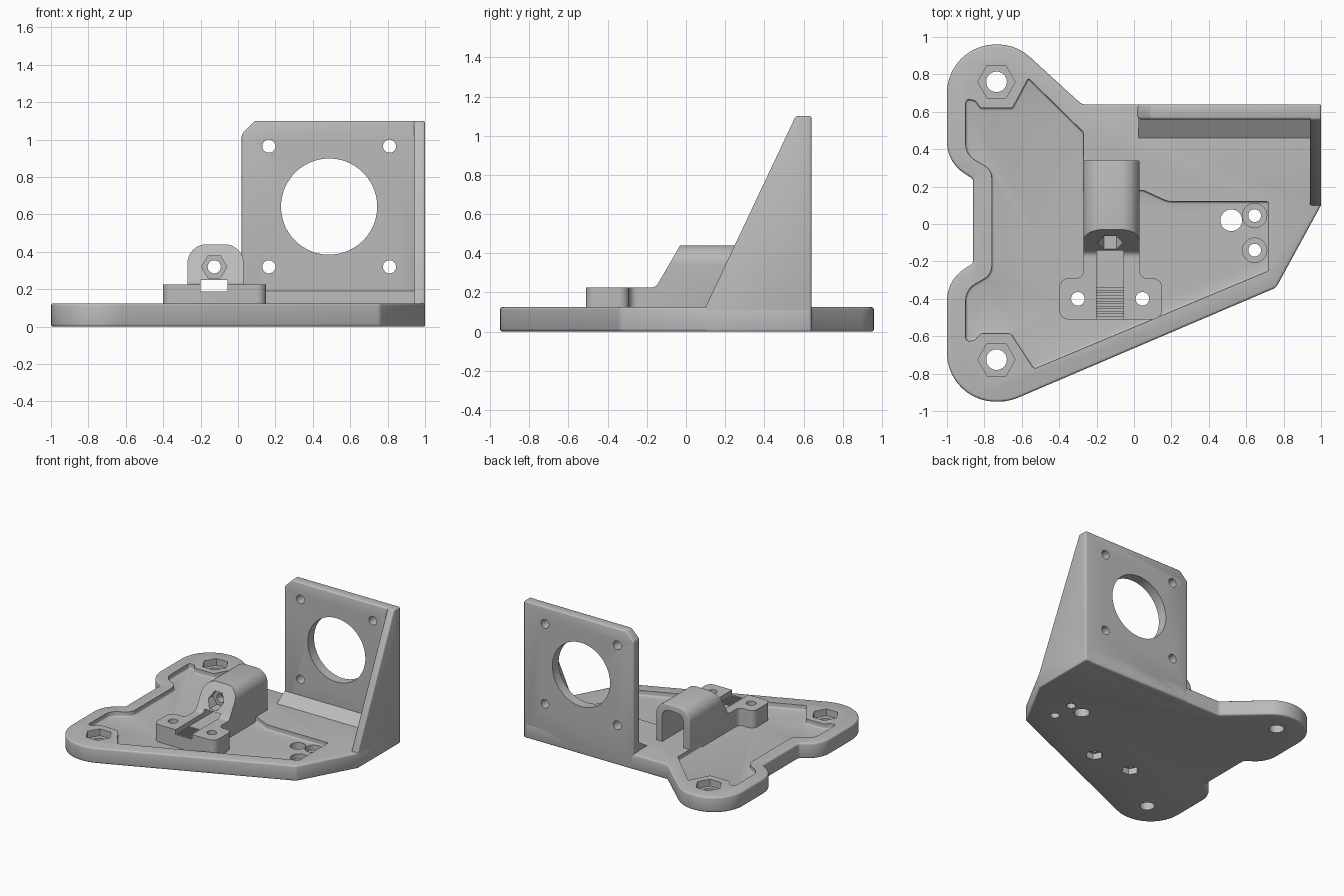
import bpy, bmesh, math
from mathutils import Vector

cube = bpy.data.objects.get("Cube")
if cube:
    bpy.data.objects.remove(cube, do_unlink=True)

GREY = (0.5, 0.5, 0.5, 1)
mat = bpy.data.materials.new("grey plastic")
mat.use_nodes = True
mat.diffuse_color = GREY
mat.node_tree.nodes["Principled BSDF"].inputs["Base Color"].default_value = GREY


def fillet(corners):
    """Turn (u, v, radius) corners into an outline with rounded corners."""
    out = []
    for i, c in enumerate(corners):
        p = Vector(c[:2])
        r = c[2] if len(c) > 2 else 0
        if not r:
            out.append(p)
            continue
        a = (Vector(corners[i - 1][:2]) - p).normalized()
        b = (Vector(corners[(i + 1) % len(corners)][:2]) - p).normalized()
        half = a.angle(b) / 2
        centre = p + (a + b).normalized() * r / math.sin(half)
        start = p + a * r / math.tan(half) - centre
        end = p + b * r / math.tan(half) - centre
        turn = math.atan2(start.x * end.y - start.y * end.x, start.dot(end))
        steps = max(2, math.ceil(abs(turn) / math.radians(9)))
        for k in range(steps + 1):
            t = turn * k / steps
            out.append(centre + Vector((start.x * math.cos(t) - start.y * math.sin(t),
                                        start.x * math.sin(t) + start.y * math.cos(t))))
    return out


def prism(name, corners, lo, hi, axis="z", bevel=0):
    """Extrude an outline from lo to hi along an axis."""
    place = {"x": lambda p, w: (w, p.x, p.y),
             "y": lambda p, w: (p.x, w, p.y),
             "z": lambda p, w: (p.x, p.y, w)}[axis]
    pts = fillet(corners)
    bm = bmesh.new()
    bottom = [bm.verts.new(place(p, lo)) for p in pts]
    top = [bm.verts.new(place(p, hi)) for p in pts]
    bm.faces.new(bottom)
    bm.faces.new(top)
    for i in range(len(pts)):
        bm.faces.new((bottom[i - 1], bottom[i], top[i], top[i - 1]))
    bmesh.ops.recalc_face_normals(bm, faces=bm.faces)
    if bevel:
        edges = [e for e in bm.edges if e.calc_face_angle(0) > math.radians(35)]
        bmesh.ops.bevel(bm, geom=edges, offset=bevel, segments=3, profile=0.5,
                        affect="EDGES", clamp_overlap=True)
    mesh = bpy.data.meshes.new(name)
    bm.to_mesh(mesh)
    bm.free()
    mesh.materials.append(mat)
    ob = bpy.data.objects.new(name, mesh)
    bpy.context.collection.objects.link(ob)
    return ob


def box(u0, u1, v0, v1, lo, hi, axis="z"):
    return prism("cutter", [(u0, v0), (u1, v0), (u1, v1), (u0, v1)], lo, hi, axis)


def round_hole(u, v, r, lo, hi, axis="z", sides=40):
    ring = [(u + r * math.cos(math.tau * i / sides), v + r * math.sin(math.tau * i / sides))
            for i in range(sides)]
    return prism("cutter", ring, lo, hi, axis)


def hex_hole(u, v, r, lo, hi, axis="z"):
    return round_hole(u, v, r, lo, hi, axis, 6)


def combine(ob, others, operation="DIFFERENCE"):
    """Apply booleans and remove the helper objects."""
    for other in others:
        mod = ob.modifiers.new("boolean", "BOOLEAN")
        mod.operation, mod.solver, mod.object = operation, "EXACT", other
    bpy.context.view_layer.update()
    result = ob.evaluated_get(bpy.context.evaluated_depsgraph_get())
    mesh = bpy.data.meshes.new_from_object(result)
    ob.modifiers.clear()
    ob.data = mesh
    for other in others:
        bpy.data.objects.remove(other, do_unlink=True)


TOP = 0.125
POCKET = 0.085

# Base plate with lobed ends and a waist on its right edge
plate = prism("base_plate", [
    (-1, 0.96, 0.26), (-0.63, 0.96, 0.25), (-0.28, 0.64), (1, 0.64), (1, 0.10),
    (0.76, -0.34), (-0.67, -0.95, 0.27), (-1, -0.95, 0.26),
    (-1, -0.30, 0.2), (-0.86, -0.21, 0.03), (-0.86, 0.24, 0.03), (-1, 0.33, 0.2),
], 0, TOP, bevel=0.014)

# Shallow pocket in the top of the plate
pocket = prism("cutter", [
    (-0.27, 0.49), (-0.565, 0.78), (-0.65, 0.62, 0.02), (-0.82, 0.62, 0.02),
    (-0.85, 0.66, 0.02), (-0.90, 0.67, 0.02), (-0.90, 0.37, 0.1), (-0.76, 0.29, 0.08),
    (-0.76, -0.27, 0.08), (-0.90, -0.35, 0.1), (-0.90, -0.63, 0.02), (-0.85, -0.62, 0.02),
    (-0.82, -0.585, 0.02), (-0.66, -0.585, 0.02), (-0.535, -0.775, 0.02),
    (0.72, -0.25), (0.72, 0.12), (0.18, 0.12, 0.1), (0.05, 0.18), (-0.27, 0.18),
], POCKET, 0.3, bevel=0.012)
combine(plate, [pocket])

# Plate holes: corner nuts, cable hole, counterbored screws, clamp nuts below
cuts = [round_hole(0.52, 0.02, 0.058, -0.1, 0.3)]
for y in (0.76, -0.725):
    cuts += [hex_hole(-0.735, y, 0.1, 0.07, 0.3), round_hole(-0.735, y, 0.055, -0.1, 0.3)]
for y in (0.045, -0.14):
    cuts += [round_hole(0.645, y, 0.065, 0.045, 0.3), round_hole(0.645, y, 0.034, -0.1, 0.3)]
CLAMP_X = (-0.30, 0.045)
for x in CLAMP_X:
    cuts += [hex_hole(x, -0.40, 0.066, -0.1, 0.05), round_hole(x, -0.40, 0.036, -0.1, 0.3)]
combine(plate, cuts)

# Motor wall with a large bore and four screw holes
wall = prism("motor_wall", [(0.02, 0), (1, 0), (1, 1.1), (0.09, 1.1), (0.02, 1.03)],
             0.56, 0.64, "y", bevel=0.012)
cuts = [round_hole(0.487, 0.642, 0.257, 0.4, 0.8, "y", 72)]
cuts += [round_hole(x, z, 0.035, 0.4, 0.8, "y") for x in (0.165, 0.81) for z in (0.32, 0.965)]
combine(wall, cuts)

# Sloped foot of the wall and the triangular side brace
foot = prism("wall_foot", [(0.46, TOP), (0.46, 0.1), (0.6, 0.1), (0.6, 0.19), (0.56, 0.19)],
             0.025, 0.96, "x")
brace = prism("side_brace", [(0.10, 0.0), (0.64, 0.0), (0.64, 1.1), (0.56, 1.1), (0.10, TOP)],
              0.94, 1, "x", bevel=0.01)

# Tensioner hump: arched body with a sloped front
hump = prism("tensioner", [(-0.27, 0.07), (0.03, 0.07), (0.03, 0.44, 0.1), (-0.27, 0.44, 0.1)],
             -0.27, 0.34, "y", bevel=0.008)
slope = prism("cutter", [(-0.7, 0.225), (-0.155, 0.225, 0.04), (0.005, 0.5), (-0.7, 0.5)],
              -0.5, 0.3, "x")
combine(hump, [slope])

# Clamp block joined to the hump by a filleted neck
block = prism("block", [
    (-0.40, -0.51, 0.05), (0.15, -0.51, 0.05), (0.15, -0.29, 0.05), (0.03, -0.29, 0.04),
    (0.03, -0.2), (-0.27, -0.2), (-0.27, -0.29, 0.04), (-0.40, -0.29, 0.05),
], 0.07, 0.225)
combine(hump, [block], "UNION")

# Tunnel, belt channel with teeth, tension screw and clamp screw holes
tunnel = prism("cutter", [(-0.215, TOP), (-0.025, TOP), (-0.025, 0.39, 0.06), (-0.215, 0.39, 0.06)],
               0.02, 0.6, "y")
cuts = [tunnel,
        box(-0.20, -0.055, 0.187, 0.25, -0.7, 0.05, "y"),
        hex_hole(-0.127, 0.32, 0.068, -0.4, -0.04, "y"),
        round_hole(-0.127, 0.32, 0.035, -0.4, 0.1, "y")]
cuts += [round_hole(x, -0.40, 0.036, 0, 0.4) for x in CLAMP_X]
for i in range(6):
    y = -0.495 + i * 0.028
    cuts.append(box(-0.20, -0.055, y, y + 0.014, 0.165, 0.2))
combine(hump, cuts)

# Smooth the rounded surfaces, keep crisp edges
parts = [plate, wall, foot, brace, hump]
bpy.ops.object.select_all(action="DESELECT")
for ob in parts:
    ob.select_set(True)
bpy.context.view_layer.objects.active = plate
bpy.ops.object.shade_smooth_by_angle(angle=math.radians(32))
